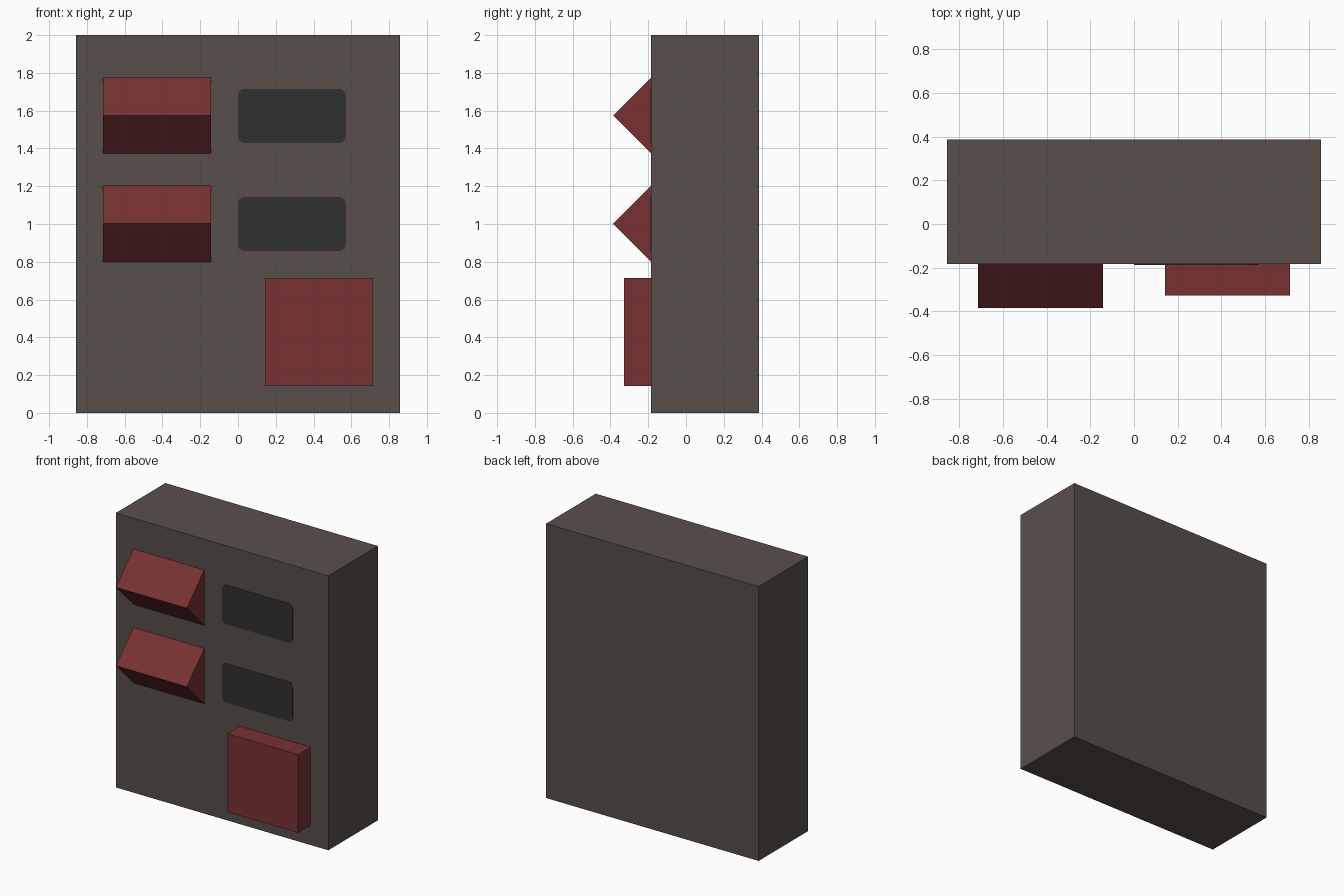
import bpy, bmesh, math

if "Cube" in bpy.data.objects:
    bpy.data.objects.remove(bpy.data.objects["Cube"])


def material(name, color):
    m = bpy.data.materials.new(name)
    m.diffuse_color = (*color, 1)
    m.use_nodes = True
    m.node_tree.nodes["Principled BSDF"].inputs["Base Color"].default_value = m.diffuse_color
    return m


GREY = material("warm_grey", (0.098, 0.078, 0.069))
RED = material("dark_red", (0.188, 0.031, 0.032))
BLACK = material("charcoal", (0.03, 0.03, 0.03))

FRONT = -0.184  # y of the cabinet front
BACK = 0.387


def prism(name, profile, offset, mat):
    """Extrude a closed 3D profile along an offset vector."""
    bm = bmesh.new()
    face = bm.faces.new([bm.verts.new(p) for p in profile])
    new = bmesh.ops.extrude_face_region(bm, geom=[face])["geom"]
    verts = [g for g in new if isinstance(g, bmesh.types.BMVert)]
    bmesh.ops.translate(bm, verts=verts, vec=offset)
    bmesh.ops.recalc_face_normals(bm, faces=bm.faces)
    mesh = bpy.data.meshes.new(name)
    bm.to_mesh(mesh)
    bm.free()
    mesh.materials.append(mat)
    obj = bpy.data.objects.new(name, mesh)
    bpy.context.collection.objects.link(obj)
    return obj


def box(name, x0, x1, y0, y1, z0, z1, mat):
    profile = [(x0, y0, z0), (x1, y0, z0), (x1, y0, z1), (x0, y0, z1)]
    return prism(name, profile, (0, y1 - y0, 0), mat)


def rounded_plate(name, x0, x1, z0, z1, radius, mat):
    """Thin plate with rounded corners lying on the cabinet front."""
    points = []
    corners = [(x1, z1, -1, -1), (x0, z1, 1, -1), (x0, z0, 1, 1), (x1, z0, -1, 1)]
    for i, (x, z, sx, sz) in enumerate(corners):
        for k in range(5):
            a = math.radians(90 * i + 22.5 * k)
            points.append((x + radius * (sx + math.cos(a)), FRONT - 0.003,
                           z + radius * (sz + math.sin(a))))
    return prism(name, points, (0, 0.003, 0), mat)


# Cabinet
box("cabinet", -0.857, 0.857, FRONT, BACK, 0, 2, GREY)

# Wedge handles and dark windows, one pair per row
for row, z in (("lower", 1.002), ("upper", 1.574)):
    h = 0.202
    prism(row + "_wedge", [(-0.714, FRONT, z - h), (-0.714, FRONT - h, z),
                           (-0.714, FRONT, z + h)], (0.571, 0, 0), RED)
    rounded_plate(row + "_window", 0, 0.571, z - 0.145, z + 0.141, 0.035, BLACK)

# Raised block at the lower right
box("front_block", 0.143, 0.714, FRONT - 0.143, FRONT, 0.143, 0.714, RED)
